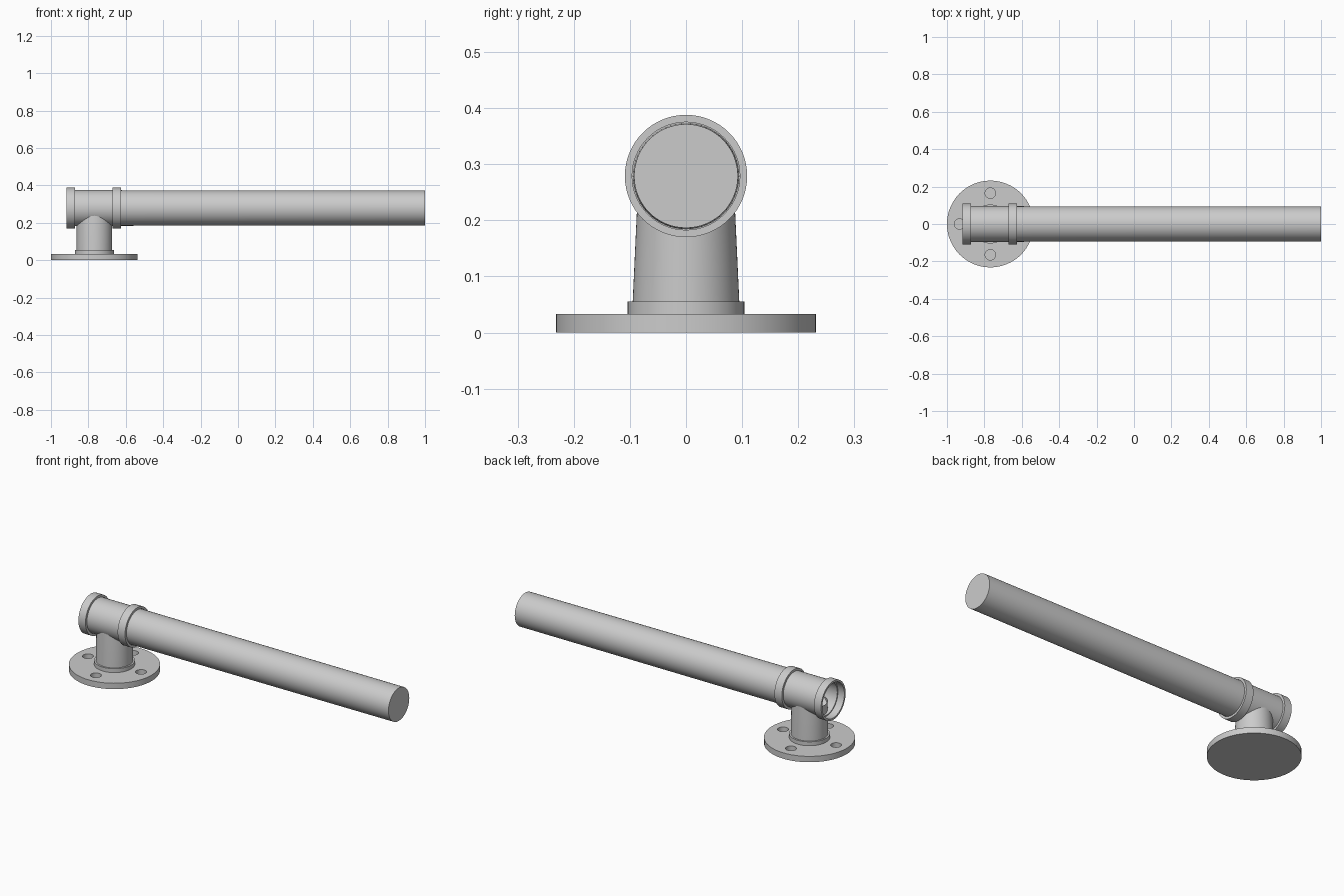
import bpy, bmesh, math
from mathutils import Matrix

if "Cube" in bpy.data.objects:
    bpy.data.objects.remove(bpy.data.objects["Cube"])

CX = -0.768      # flange and riser axis
PZ = 0.279       # horizontal pipe axis height
TO_X = Matrix.Translation((0, 0, PZ)) @ Matrix.Rotation(math.radians(90), 4, 'Y')


def lathe(name, profile, matrix, closed=False, segs=64):
    """Revolve (radius, height) points around local z; radius 0 closes an end."""
    bm = bmesh.new()
    rings = []
    for r, h in profile:
        if r == 0:
            rings.append([bm.verts.new((0, 0, h))])
        else:
            rings.append([bm.verts.new((r * math.cos(2 * math.pi * i / segs),
                                        r * math.sin(2 * math.pi * i / segs), h))
                          for i in range(segs)])
    pairs = list(zip(rings, rings[1:]))
    if closed:
        pairs.append((rings[-1], rings[0]))
    for a, b in pairs:
        for i in range(segs):
            j = (i + 1) % segs
            if len(a) == 1:
                bm.faces.new((a[0], b[j], b[i]))
            elif len(b) == 1:
                bm.faces.new((a[i], a[j], b[0]))
            else:
                bm.faces.new((a[i], a[j], b[j], b[i]))
    bmesh.ops.recalc_face_normals(bm, faces=bm.faces)
    bm.transform(matrix)
    mesh = bpy.data.meshes.new(name)
    bm.to_mesh(mesh)
    bm.free()
    obj = bpy.data.objects.new(name, mesh)
    bpy.context.collection.objects.link(obj)
    return obj


def smooth(obj):
    bpy.ops.object.select_all(action='DESELECT')
    obj.select_set(True)
    bpy.context.view_layer.objects.active = obj
    bpy.ops.object.shade_smooth_by_angle(angle=math.radians(35))


# Wall flange: disc with four blind screw holes
flange = lathe("flange", [(0, 0), (0.232, 0), (0.232, 0.033), (0, 0.033)],
               Matrix.Translation((CX, 0, 0)))
for k in range(4):
    a = k * math.pi / 2
    pos = (CX + 0.165 * math.cos(a), 0.165 * math.sin(a), 0)
    cutter = lathe("hole_cutter", [(0, 0.004), (0.028, 0.004), (0.028, 0.06), (0, 0.06)],
                   Matrix.Translation(pos), segs=32)
    cutter.hide_render = True
    mod = flange.modifiers.new("hole", 'BOOLEAN')
    mod.operation = 'DIFFERENCE'
    mod.solver = 'EXACT'
    mod.object = cutter
    bpy.context.view_layer.objects.active = flange
    bpy.ops.object.modifier_apply(modifier=mod.name)
    bpy.data.objects.remove(cutter)

# Collar on the flange
collar = lathe("flange_collar", [(0.095, 0.033), (0.104, 0.033), (0.104, 0.055), (0.095, 0.055)],
               Matrix.Translation((CX, 0, 0)), closed=True)

# Riser: round at the base, narrowing slightly front to back
riser = lathe("riser", [(0.095, 0.033), (0.095, 0.055), (0.095, 0.24)],
              Matrix.Translation((CX, 0, 0)))
for v in riser.data.vertices:
    v.co.y *= 1 - 0.09 * max(0, (v.co.z - 0.055) / 0.185)

# Hollow tee body with a raised band at each end
tee = lathe("tee_fitting", [
    (0.098, -0.916), (0.109, -0.916), (0.109, -0.872), (0.096, -0.872),
    (0.096, -0.672), (0.109, -0.672), (0.109, -0.626), (0.096, -0.626),
    (0.096, -0.660), (0.092, -0.660), (0.092, -0.876), (0.098, -0.876)],
    TO_X, closed=True)

# Long pipe, capped at both ends
pipe = lathe("long_pipe", [(0, -0.655), (0.095, -0.655), (0.0925, 1.0), (0, 1.0)], TO_X)

for part in (flange, collar, riser, tee, pipe):
    smooth(part)
